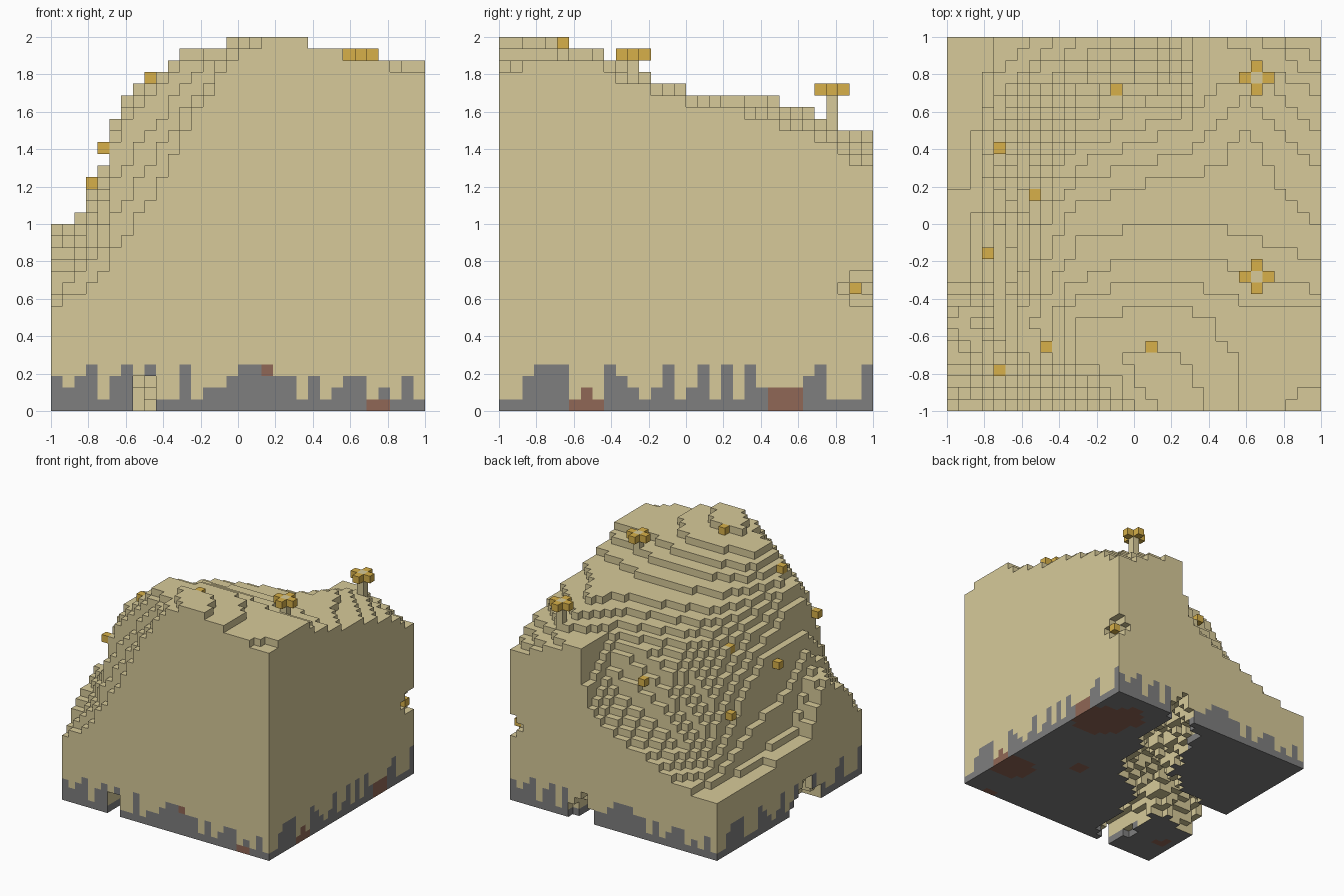
import bpy, bmesh, random
from mathutils import Vector

cube = bpy.data.objects.get("Cube")
if cube:
    bpy.data.objects.remove(cube)

N, S = 32, 0.0625
random.seed(4)


def material(name, color):
    m = bpy.data.materials.new(name)
    m.use_nodes = True
    m.diffuse_color = (*color, 1)
    m.node_tree.nodes["Principled BSDF"].inputs["Base Color"].default_value = (*color, 1)
    return m


sand = material("sand", (0.68, 0.59, 0.32))
stone = material("stone", (0.21, 0.21, 0.21))
rust = material("rust_brown", (0.28, 0.135, 0.092))
gold = material("gold", (0.68, 0.435, 0.067))
SAND, STONE, RUST = range(3)

# Hill relief: height in blocks at the crossings of xs and ys
xs = [-1, -.88, -.82, -.72, -.64, -.45, -.3, 0, .25, .34, .6, 1]
ys = [-1, -.75, -.5, -.3, 0, .2, .45, .62, .78, 1]
relief = [
    [8.6, 9.4, 10, 11, 12.5, 17, 23, 31, 32, 31.7, 30.2, 28.8],
    [13, 14, 15, 19, 25.5, 28.4, 30.5, 31.8, 31.7, 31.3, 30.3, 30],
    [16, 17, 17.5, 21.5, 26.6, 28.3, 30.6, 30.8, 30.8, 30.6, 30, 30],
    [9, 9.5, 11, 21, 24, 27.5, 28.5, 29.5, 29.5, 29.4, 28.6, 28],
    [9, 9, 10, 20.5, 22.5, 26, 27, 27.4, 27.4, 27.4, 27.3, 26.4],
    [8.5, 8.5, 9.5, 18, 20.5, 24.5, 26, 26.6, 26.8, 26.8, 27, 25.8],
    [8, 8, 9, 13.5, 17.5, 20.5, 23, 24.2, 25, 25.5, 26.8, 24.8],
    [8, 8, 8.5, 11, 13, 16.5, 20, 22.5, 23.2, 24.7, 25.9, 23.8],
    [8, 8, 8, 9.5, 10.5, 12.5, 14.2, 16.5, 19, 23.5, 24.7, 22.5],
    [8, 8, 8, 8.5, 9, 10, 11, 13, 15.3, 24, 23, 20],
]


def centre(i):
    return -1 + (i + 0.5) * S


def index(v):
    return int((v + 1) / S)


def locate(axis, v):
    n = max(a for a in range(len(axis) - 1) if axis[a] <= v)
    return n, (v - axis[n]) / (axis[n + 1] - axis[n])


def height(i, j):
    a, u = locate(xs, centre(i))
    b, w = locate(ys, centre(j))
    low = relief[b][a] * (1 - u) + relief[b][a + 1] * u
    high = relief[b + 1][a] * (1 - u) + relief[b + 1][a + 1] * u
    return round(low * (1 - w) + high * w)


heights = {(i, j): height(i, j) for i in range(N) for j in range(N)}

# Blossoms cling to the slope; the ground under each stays below it
blossoms = [(-.72, .41, 15), (-.53, .16, 22), (-.78, -.15, 19), (-.47, -.65, 28),
            (-.72, -.78, 22), (.09, -.65, 31), (-.1, .72, 19)]
blossoms = [(index(x), index(y), k) for x, y, k in blossoms]
for i, j, k in blossoms:
    heights[i, j] = min(k, heights[i, j])

solid = {(i, j, k) for (i, j), h in heights.items() for k in range(h)}


# Forked tunnel carved into the underside
def carve(path, width):
    pts = [Vector(p) for p in path]
    for i in range(N):
        for j in range(N):
            p = Vector((centre(i), centre(j)))
            d = 9
            for a, b in zip(pts, pts[1:]):
                t = max(0, min(1, (p - a).dot(b - a) / (b - a).length_squared))
                d = min(d, (p - a.lerp(b, t)).length)
            depth = round(4 * (1 - d / width) + random.random() * 1.4)
            for k in range(max(0, depth)):
                solid.discard((i, j, k))


carve([(.31, 1), (.22, .75)], 0.13)
carve([(.17, .7), (0, .15), (-.4, -.1), (-1, -.25)], 0.19)
carve([(-.35, -.1), (-.42, -.5), (-.46, -.75)], 0.14)

# Mouth of the tunnel on the front
for i in (7, 8):
    for j in range(5):
        for k in range(3):
            solid.discard((i, j, k))

# Small hollow at the back corner
for j in (30, 31):
    for k in (9, 10, 11):
        solid.discard((31, j, k))
solid -= {(31, 29, 10), (30, 31, 10)}

# Rock drips along the foot of each side, in blocks
front_drips = [int(c) for c in "32341341411412234443313123312131"]
side_drips = [int(c) for c in "11344411143212412414142211341114"]
# Rust stains: centre and radius
stains = [((.8, .53, 0), .233), ((.68, .68, 0), .17), ((.85, -.53, 0), .18),
          ((.43, -.2, 0), .07), ((-.9, -.7, 0), .06), ((.75, -1, .02), .07),
          ((.16, -1, .22), .05)]


def paint(cell, d, mid):
    i, j, k = cell
    if d[2] > 0 or (d[2] < 0 and k > 0):
        return SAND
    n = [c + s for c, s in zip(cell, d)]
    if d[2] == 0:
        if 0 <= n[0] < N and 0 <= n[1] < N:
            # Tunnel walls stay rocky at the foot near their mouths
            return STONE if k == 0 and abs(mid.y) > .65 else SAND
        if d[1]:
            drip = front_drips[i if d[1] < 0 else N - 1 - i]
        else:
            drip = side_drips[j if d[0] > 0 else N - 1 - j]
        base = STONE if k < drip else SAND
        if base == SAND and k > 1:
            return SAND
    else:
        base = STONE
    if any((mid - Vector(c)).length < r for c, r in stains):
        return RUST
    return base


DIRS = [tuple(s if a == n else 0 for a in range(3)) for n in range(3) for s in (-1, 1)]


def build_blocks(name, cells, mats, rule=None):
    """Skin a set of blocks, leaving out the faces between neighbours."""
    bm = bmesh.new()
    verts = {}
    for cell in sorted(cells):
        for d in DIRS:
            if tuple(c + s for c, s in zip(cell, d)) in cells:
                continue
            n = next(a for a in range(3) if d[a])
            ring = [(0, 0), (1, 0), (1, 1), (0, 1)]
            if d[n] < 0:
                ring.reverse()
            face = []
            for p, q in ring:
                c = list(cell)
                c[n] += d[n] > 0
                c[(n + 1) % 3] += p
                c[(n + 2) % 3] += q
                c = tuple(c)
                if c not in verts:
                    verts[c] = bm.verts.new((c[0] * S - 1, c[1] * S - 1, c[2] * S))
                face.append(verts[c])
            f = bm.faces.new(face)
            if rule:
                f.material_index = rule(cell, d, f.calc_center_median())
    mesh = bpy.data.meshes.new(name)
    bm.to_mesh(mesh)
    bm.free()
    for m in mats:
        mesh.materials.append(m)
    bpy.context.collection.objects.link(bpy.data.objects.new(name, mesh))


build_blocks("hill", solid, [sand, stone, rust], paint)
build_blocks("blossoms", set(blossoms) | {(31, 30, 10)}, [gold])

# Trees: a trunk with a cross of leaves around its top
for name, i, j, top in (("back_tree", 26, 28, 27), ("front_tree", 26, 11, 30)):
    trunk = {(i, j, k) for k in range(heights[i, j], top + 1)}
    build_blocks(name + "_trunk", trunk, [sand])
    leaves = {(i + d[0], j + d[1], top) for d in DIRS if not d[2]}
    build_blocks(name + "_leaves", leaves, [gold])
